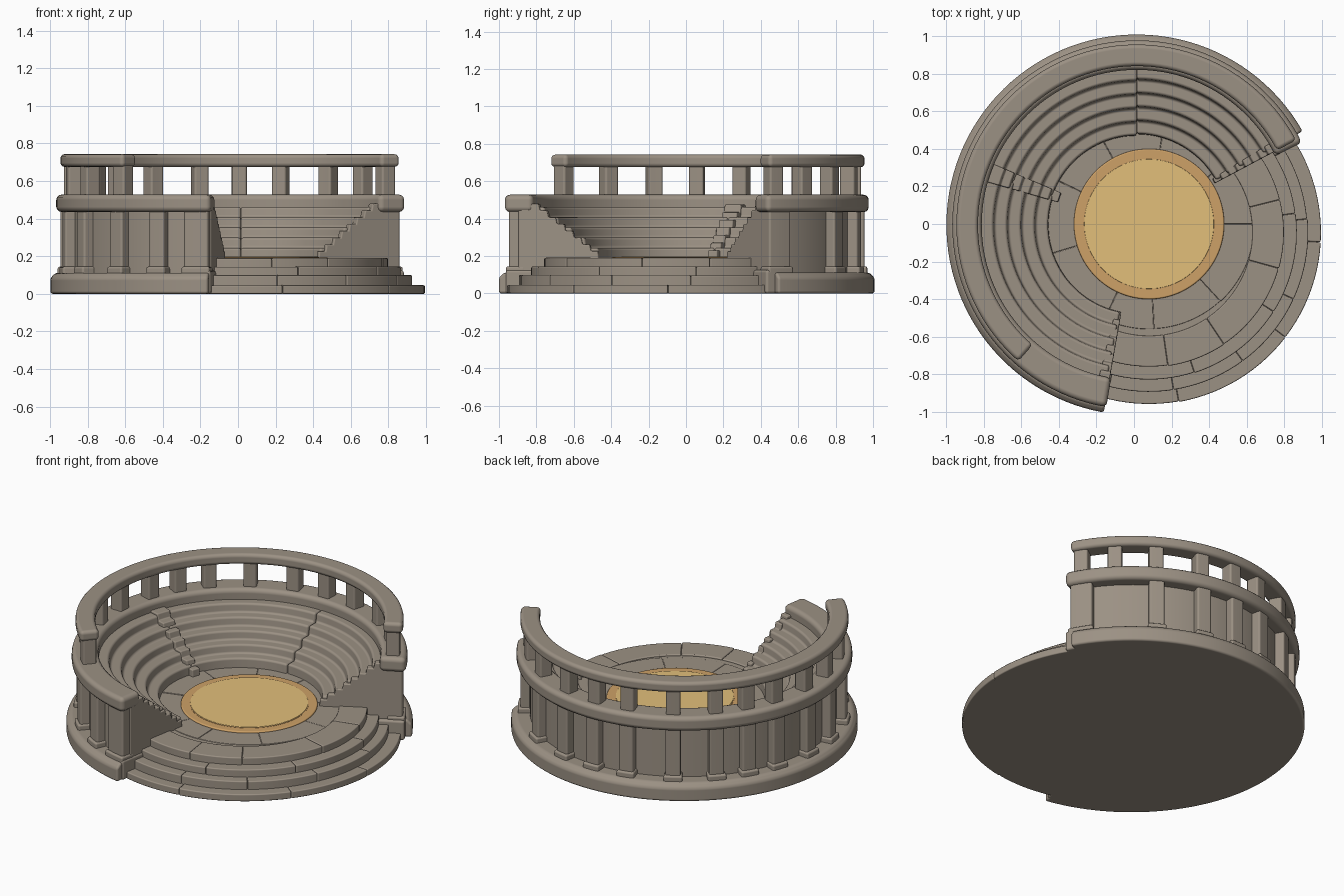
import bpy, bmesh, math, random
from mathutils import Vector

random.seed(4)
cube = bpy.data.objects.get("Cube")
if cube:
    bpy.data.objects.remove(cube)


def material(name, rgb):
    m = bpy.data.materials.new(name)
    m.use_nodes = True
    m.diffuse_color = (*rgb, 1)
    bsdf = next(n for n in m.node_tree.nodes if n.type == 'BSDF_PRINCIPLED')
    bsdf.inputs["Base Color"].default_value = (*rgb, 1)
    bsdf.inputs["Roughness"].default_value = 0.9
    return m


STONE = material("warm grey stone", (0.33, 0.283, 0.23))
SAND = material("arena sand", (0.76, 0.52, 0.195))
BORDER = material("ochre border", (0.61, 0.355, 0.135))

BOWL = (0.015, -0.005)     # centre of the wall and seats
STEPS = (0.08, -0.045)     # centre of the open entrance steps
ARENA = (0.08, 0.0)
START, END = 28.5, 259.5   # sweep of the seating bowl in degrees


def finish(name, bm, mat, bevel):
    bmesh.ops.recalc_face_normals(bm, faces=bm.faces[:])
    me = bpy.data.meshes.new(name)
    bm.to_mesh(me)
    bm.free()
    me.materials.append(mat)
    for p in me.polygons:
        p.use_smooth = True
    me.set_sharp_from_angle(angle=math.radians(32))
    ob = bpy.data.objects.new(name, me)
    bpy.context.collection.objects.link(ob)
    if bevel:
        b = ob.modifiers.new("worn edges", 'BEVEL')
        b.width = bevel
        b.segments = 3
        b.limit_method = 'ANGLE'
        b.angle_limit = math.radians(32)
        b.harden_normals = True
    return ob


def add_sector(bm, profile, a0, a1, centre):
    """Sweep a closed (radius, height) profile between two angles."""
    n = max(1, round(abs(a1 - a0) / 3))
    rings = []
    for i in range(n + 1):
        a = math.radians(a0 + (a1 - a0) * i / n)
        rings.append([bm.verts.new((centre[0] + r * math.cos(a),
                                    centre[1] + r * math.sin(a), z)) for r, z in profile])
    for p, q in zip(rings, rings[1:]):
        for j in range(len(profile)):
            k = (j + 1) % len(profile)
            bm.faces.new((p[j], p[k], q[k], q[j]))
    bm.faces.new(rings[0])
    bm.faces.new(rings[-1])


def sector(name, profile, a0, a1, bevel):
    bm = bmesh.new()
    add_sector(bm, profile, a0, a1, BOWL)
    return finish(name, bm, STONE, bevel)


def rect(r0, r1, z0, z1):
    return [(r0, z0), (r1, z0), (r1, z1), (r0, z1)]


def blocks(name, r0, r1, z0, z1, a0, a1, count, centre, bevel):
    """A ring of separate stones with hairline joints."""
    bm = bmesh.new()
    gap = math.degrees(0.001 / r1)
    cuts = [a0 + (a1 - a0) * (i + random.uniform(-.2, .2) * (0 < i < count)) / count
            for i in range(count + 1)]
    for s, e in zip(cuts, cuts[1:]):
        d = random.uniform(-.003, .003)
        add_sector(bm, rect(r0, r1 + d, z0, z1 + d / 2), s + gap, e - gap, centre)
    return finish(name, bm, STONE, bevel)


def disc(name, r, z0, z1, centre, mat=STONE, bevel=0.0):
    bm = bmesh.new()
    bmesh.ops.create_cone(bm, cap_ends=True, segments=96, radius1=r, radius2=r, depth=z1 - z0)
    bmesh.ops.translate(bm, verts=bm.verts[:], vec=Vector((*centre, (z0 + z1) / 2)))
    return finish(name, bm, mat, bevel)


def stair(n, r0, r1, z0, z1, back):
    """Closed stair profile rising outward to a solid back."""
    pts = [(r0, 0.1)]
    for i in range(n):
        r = r0 + (r1 - r0) * i / n
        z = z0 + (z1 - z0) * (i + 1) / n
        pts += [(r + 0.008, z), (r + (r1 - r0) / n, z)]
    return pts + [(back, z1), (back, 0.1)]


# Entrance steps: solid core under a ring of stones for each level
levels = [(0.913, 0.0, 0.045), (0.845, 0.035, 0.098), (0.785, 0.085, 0.145), (0.715, 0.135, 0.19)]
for i, (r, z0, z1) in enumerate(levels):
    disc(f"step_core_{i + 1}", r - 0.01, z0, z1 - 0.009, STEPS)
    inner = levels[i + 1][0] - 0.04 if i < 3 else 0.55
    blocks(f"step_stones_{i + 1}", inner, r, z0, z1, -112, 40, 4 + i % 2, STEPS, 0.007)

# Paving around the arena and the arena itself
blocks("arena_paving", 0.38, 0.56, 0.15, 0.185, 0, 360, 9, ARENA, 0.004)
disc("arena_border", 0.40, 0.15, 0.194, ARENA, BORDER, 0.008)
disc("arena_groove", 0.35, 0.185, 0.1955, ARENA, BORDER)
disc("arena_sand", 0.345, 0.185, 0.198, ARENA, SAND, 0.002)

# Plinth under the wall, with pier footings at both ends
sector("plinth", [(0.3, 0), (1.013, 0), (1.013, 0.085), (0.985, 0.112), (0.3, 0.112)],
       START + 1, END + 0.5, 0.014)
for label, a, b in (("left", START - 2, START + 6), ("right", END - 6, END + 1)):
    sector(f"{label}_pier_footing", rect(0.7, 0.975, 0.0, 0.125), a, b, 0.014)

# Seating in three banks with slightly different tier radii
for i, (a, b, d) in enumerate([(START + 1, 90, 0.003), (90, 161, -0.005), (161, END - 0.5, -0.01)]):
    sector(f"seating_bank_{i + 1}", stair(5, 0.475 + d, 0.84 + d, 0.19, 0.462, 0.905), a, b, 0.013)

# Aisle stairs and stepped kerbs at both ends
sector("aisle_stairs", stair(7, 0.43, 0.81, 0.19, 0.475, 0.86), 157, 164, 0.007)
for label, a, b in (("left", START - 0.5, START + 3), ("right", END - 3.5, END + 0.5)):
    sector(f"{label}_end_kerb", stair(8, 0.465, 0.835, 0.19, 0.48, 0.905), a, b, 0.007)

# Pilasters with flared feet around the outer wall, and wider end piers
post_angles = [31.5, 44, 59, 76.5, 90.5, 104, 121, 136.5, 148.5, 160.5, 176, 190.5, 207, 226]
bm = bmesh.new()
for a, half in [(p, 2.7) for p in post_angles[2:] + [242]] + [(START + 3.5, 4), (END - 4, 4)]:
    for r, z0, z1, w in ((0.96, 0.10, 0.45, half), (0.975, 0.10, 0.145, half + 0.6)):
        add_sector(bm, rect(0.87, r, z0, z1), a - w, a + w, BOWL)
finish("pilasters", bm, STONE, 0.012)

# Coping on the wall, balustrade posts and top rail
sector("wall_coping", rect(0.825, 0.982, 0.435, 0.528), START - 2, END + 1, 0.028)
bm = bmesh.new()
for a in post_angles:
    add_sector(bm, rect(0.86, 0.942, 0.51, 0.69), a - 2.6, a + 2.6, BOWL)
finish("balustrade_posts", bm, STONE, 0.012)
sector("top_rail", rect(0.845, 0.96, 0.675, 0.743), START - 0.5, 229, 0.022)
